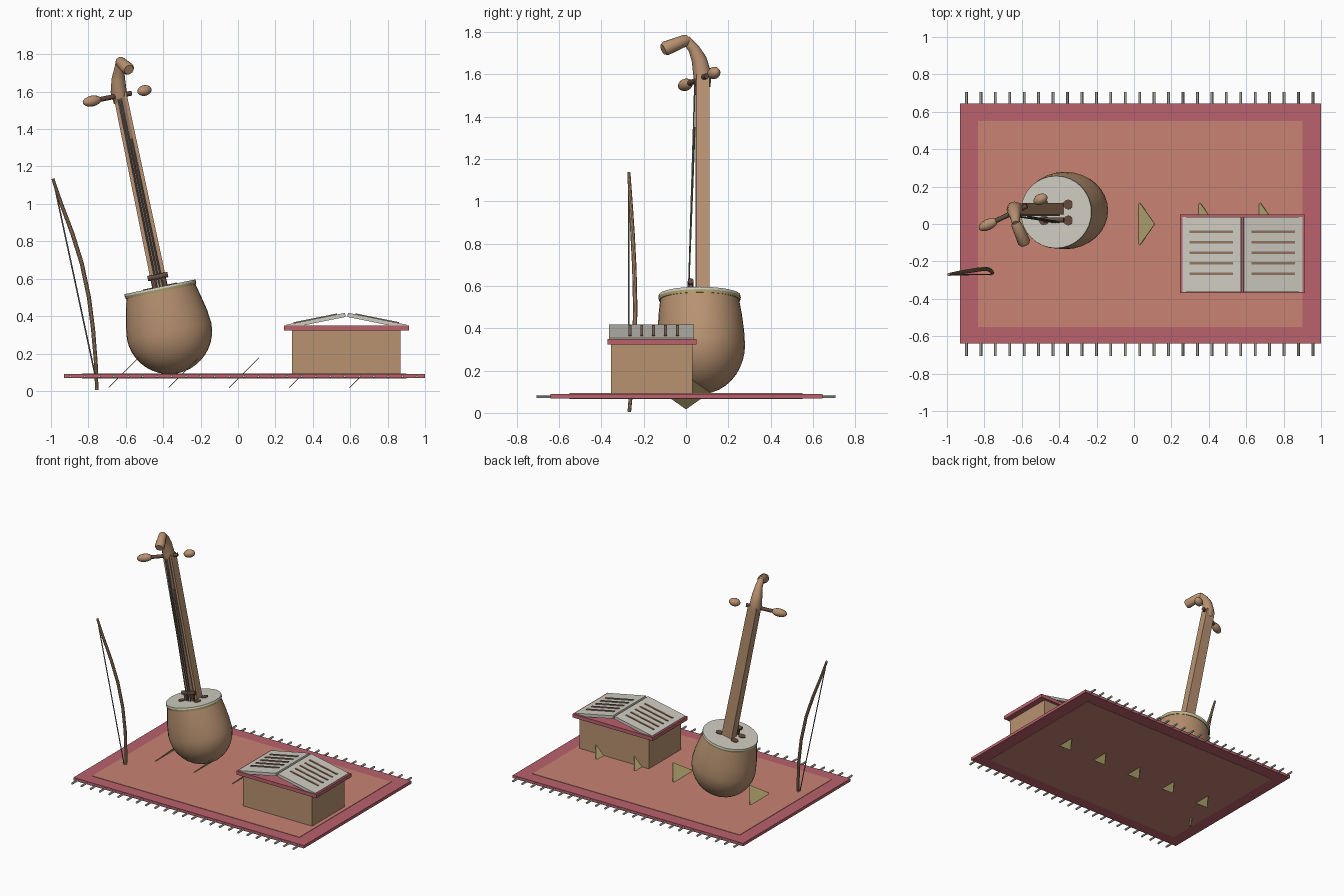
import bpy, bmesh, math
from mathutils import Matrix, Vector

if "Cube" in bpy.data.objects:
    bpy.data.objects.remove(bpy.data.objects["Cube"])


def colour(name, r, g, b):
    m = bpy.data.materials.new(name)
    m.diffuse_color = [(c / 255 / 12.92 if c < 11 else ((c / 255 + 0.055) / 1.055) ** 2.4)
                       for c in (r, g, b)] + [1]
    m.use_nodes = True
    m.node_tree.nodes["Principled BSDF"].inputs["Base Color"].default_value = m.diffuse_color
    return m


WOOD = colour("wood", 184, 146, 113)
DARK = colour("dark_wood", 100, 74, 62)
INK = colour("ink_brown", 146, 116, 98)
RED = colour("rug_red", 186, 97, 108)
FIELD = colour("rug_field", 200, 130, 114)
IVORY = colour("ivory", 206, 204, 192)
GOLD = colour("straw_gold", 186, 172, 116)
GREY = colour("string_grey", 120, 120, 113)

smooth = []


def finish(name, bm, mat, matrix=None, soft=False):
    if matrix:
        bmesh.ops.transform(bm, matrix=matrix, verts=bm.verts)
    bmesh.ops.recalc_face_normals(bm, faces=bm.faces)
    me = bpy.data.meshes.new(name)
    bm.to_mesh(me)
    bm.free()
    me.materials.append(mat)
    ob = bpy.data.objects.new(name, me)
    bpy.context.collection.objects.link(ob)
    if soft:
        smooth.append(ob)
    return ob


def box(name, lo, hi, mat, matrix=None, taper=1.0):
    """Box between two corners; taper scales the width of the top."""
    bm = bmesh.new()
    bmesh.ops.create_cube(bm, size=1)
    for v in bm.verts:
        top = v.co.z > 0
        v.co = Vector(lo[i] + (v.co[i] + 0.5) * (hi[i] - lo[i]) for i in range(3))
        if top:
            v.co.x *= taper
    return finish(name, bm, mat, matrix)


def tube(name, pts, radii, mat, matrix=None, sides=12):
    """Round loft along a path, with one radius per point."""
    pts = [Vector(p) for p in pts]
    run = (pts[-1] - pts[0]).normalized()
    ref = Vector((0, 0, 1)) if abs(run.x) > 0.7 else Vector((1, 0, 0))
    bm = bmesh.new()
    rings = []
    for i, p in enumerate(pts):
        t = (pts[min(i + 1, len(pts) - 1)] - pts[max(i - 1, 0)]).normalized()
        u = (ref - t * ref.dot(t)).normalized()
        w = t.cross(u)
        rings.append([bm.verts.new(p + radii[i] * (u * math.cos(a) + w * math.sin(a)))
                      for a in (2 * math.pi * k / sides for k in range(sides))])
    for a, b in zip(rings, rings[1:]):
        for k in range(sides):
            n = (k + 1) % sides
            bm.faces.new((a[k], a[n], b[n], b[k]))
    bm.faces.new(rings[0])
    bm.faces.new(rings[-1])
    return finish(name, bm, mat, matrix, soft=True)


def bulb(name, centre, axis, half, radius, mat):
    """Egg-shaped knob lying along an axis."""
    steps = [math.pi * k / 8 for k in range(9)]
    tube(name, [Vector(centre) - axis * half * math.cos(a) for a in steps],
         [max(radius * math.sin(a), 0.002) for a in steps], mat)


# Rug with an inner field showing on both faces
box("rug_border", (-0.93, -0.64, 0.068), (1.0, 0.645, 0.09), RED)
box("rug_field", (-0.835, -0.55, 0.066), (0.9, 0.55, 0.093), FIELD)

# Fringe along both long edges
for i in range(25):
    x = -0.896 + i * 0.0772
    for s in (-1, 1):
        tube("fringe", [(x, s * 0.635, 0.078), (x, s * 0.706, 0.078)], [0.0075] * 2, IVORY, sides=6)

# Diamond plates slanting through the rug
for i in range(5):
    bm = bmesh.new()
    bmesh.ops.create_cone(bm, cap_ends=True, segments=4, radius1=0.113, radius2=0.113, depth=0.004)
    for v in bm.verts:
        if abs(abs(v.co.x) - abs(v.co.y)) < 0.01:
            v.co = Matrix.Rotation(math.pi / 4, 3, 'Z') @ v.co
    finish("rug_diamond", bm, GOLD, Matrix.Translation((-0.612 + 0.322 * i, 0, 0.098))
           @ Matrix.Rotation(-math.pi / 4, 4, 'Y'))

# Book stand
box("stand_body", (0.29, -0.355, 0.09), (0.87, 0.03, 0.325), WOOD)
box("stand_top", (0.245, -0.37, 0.323), (0.915, 0.05, 0.35), RED)

# Open book: two sloping pages with lines of writing
for s in (-1, 1):
    m = Matrix.Translation((0.58 + s * 0.163, -0.163, 0.375)) @ Matrix.Rotation(s * 0.2, 4, 'Y')
    box("page", (-0.16, -0.2, -0.011), (0.16, 0.2, 0.011), IVORY, m)
    for k in range(5):
        y = 0.122 - k * 0.056
        box("writing_line", (-0.12, y - 0.007, 0.01), (0.117, y + 0.007, 0.016), INK, m)

# Leaning instrument: local frame at the rim of the bowl
M = Matrix.Translation((-0.415, 0.064, 0.545)) @ Matrix.Rotation(-0.205, 4, 'Y')
arc = [math.pi / 2 * k / 10 for k in range(11)]
depth = [0, 0.08, 0.16] + [0.23 + 0.23 * math.sin(a) for a in arc]
width = [0.185, 0.205, 0.222] + [max(0.23 * math.cos(a), 0.002) for a in arc]
bowl = tube("bowl", [(0, 0, -d) for d in depth], width, WOOD, sides=32)
for v in bowl.data.vertices:
    v.co.y *= 1 - 0.1 * min(1, -v.co.z / 0.2)
    v.co.y += 0.008 * min(1, -v.co.z / 0.2)
bowl.data.transform(M)
tube("bowl_rim", [(0, 0, -0.014), (0, 0, 0.0)], [0.192, 0.195], GOLD, M, 32)
tube("skin", [(0, 0, 0.0), (0, 0, 0.012)], [0.195, 0.193], IVORY, M, 32)
for sx in (-1, 1):
    for y in (-0.045, 0.04):
        tube("sound_hole", [(sx * 0.066, y, 0.01), (sx * 0.066, y, 0.016)],
             [0.026] * 2, DARK, M, 16)

# Neck and bridge
box("neck", (-0.042, -0.014, 0.0), (0.042, 0.048, 1.07), WOOD, M, taper=0.85)
box("fingerboard", (-0.024, -0.02, 0.03), (0.024, -0.012, 1.05), INK, M, taper=0.85)
tube("bridge", [(-0.055, -0.042, 0.068), (0.055, -0.042, 0.068)], [0.014] * 2, DARK, M)
for s in (-1, 1):
    box("bridge_foot", (s * 0.03 - 0.01, -0.05, 0.01), (s * 0.03 + 0.01, -0.034, 0.065), DARK, M)

# Strings
for x, top in ((-0.016, 1.04), (0.016, 0.82), (0.0, 1.04)):
    tube("string", [(x, -0.056, 0.012), (x, -0.05, 0.085), (x * 0.8, -0.022, top)],
         [0.004] * 3, GREY, M, 6)

# Head bending forward to a round scroll
tube("head", [(-0.628, 0.08, 1.54), (-0.638, 0.077, 1.6), (-0.64, 0.062, 1.67),
              (-0.635, 0.037, 1.72), (-0.632, 0.0, 1.765)],
     [0.036, 0.043, 0.036, 0.027, 0.02], WOOD)
tube("scroll", [(-0.634, 0.008, 1.764), (-0.628, -0.005, 1.759), (-0.588, -0.096, 1.722),
                (-0.583, -0.108, 1.717)], [0.022, 0.028, 0.034, 0.026], WOOD, sides=16)

# Tuning pegs
left, right = Vector((-0.78, -0.003, 1.55)), Vector((-0.5, 0.132, 1.606))
axis = (right - left).normalized()
bulb("peg_knob", left, axis, 0.055, 0.029, WOOD)
bulb("peg_knob", right, axis, 0.04, 0.029, WOOD)
tube("peg_shaft", [left + axis * 0.045, left + axis * 0.235], [0.013] * 2, DARK)

# Bow: curved stick and straight hair
stick = [(-0.99, -0.27, 1.135), (-0.945, -0.262, 1.0), (-0.885, -0.252, 0.84),
         (-0.835, -0.244, 0.68), (-0.797, -0.24, 0.5), (-0.775, -0.243, 0.33),
         (-0.76, -0.255, 0.15), (-0.755, -0.268, 0.005)]
tube("bow_stick", stick, [0.008, 0.01, 0.011, 0.011, 0.011, 0.011, 0.01, 0.009], WOOD, sides=10)
tube("bow_hair", [(-0.987, -0.271, 1.125), (-0.763, -0.27, 0.08)], [0.004] * 2, GREY, sides=6)

# Smooth the round parts, keeping edges sharp
for ob in smooth:
    ob.select_set(True)
bpy.context.view_layer.objects.active = smooth[0]
bpy.ops.object.shade_smooth_by_angle(angle=math.radians(35))
